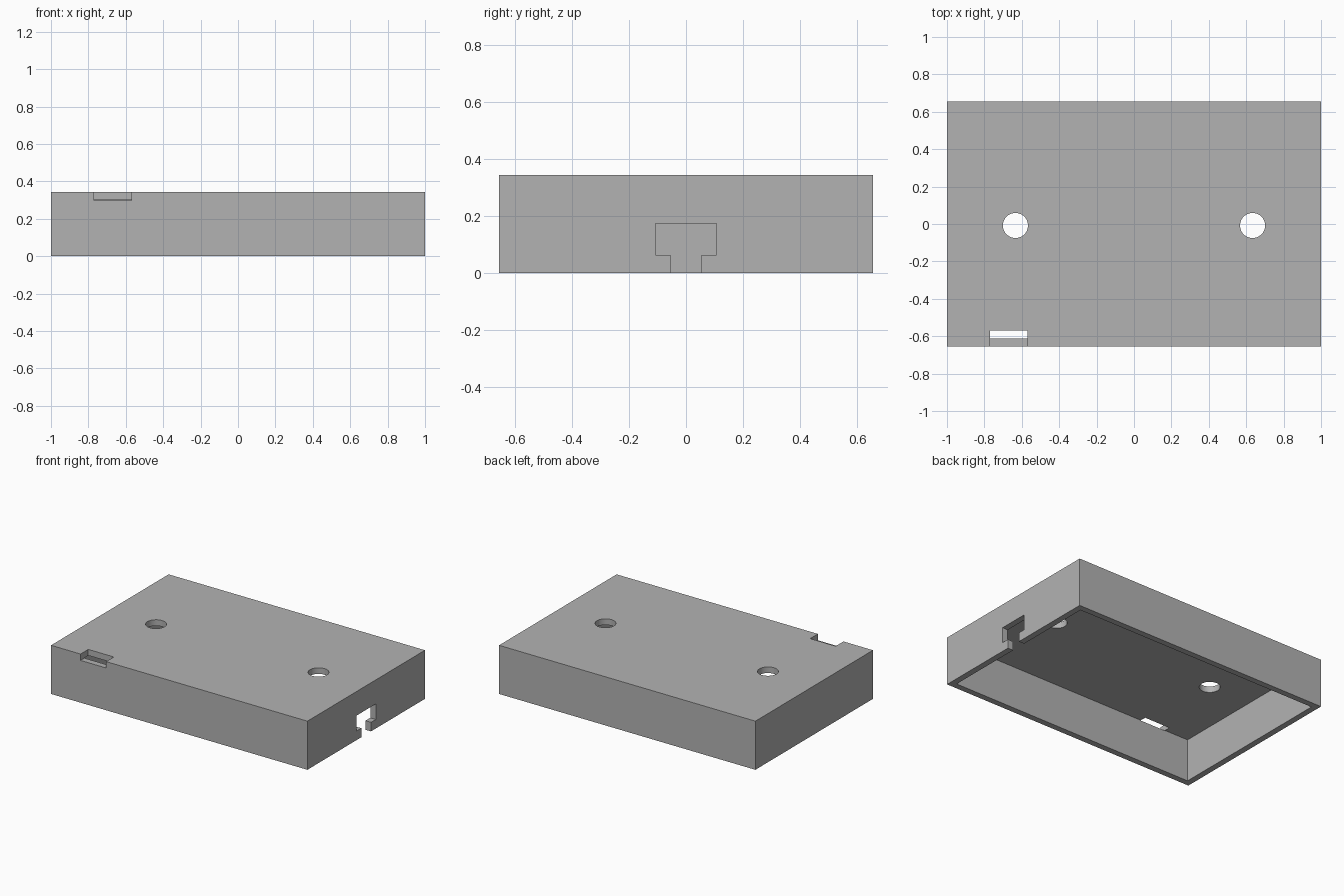
import bpy

if "Cube" in bpy.data.objects:
    bpy.data.objects.remove(bpy.data.objects["Cube"], do_unlink=True)

HALF_X, HALF_Y, HEIGHT = 1.0, 0.655, 0.343
WALL = 0.043
ROOF = HEIGHT - WALL

grey = bpy.data.materials.new("plain grey")
grey.use_nodes = True
colour = (0.45, 0.45, 0.45, 1)
grey.diffuse_color = colour
grey.node_tree.nodes["Principled BSDF"].inputs["Base Color"].default_value = colour


def box(name, low, high):
    """Box between two corners."""
    centre = [(a + b) / 2 for a, b in zip(low, high)]
    bpy.ops.mesh.primitive_cube_add(size=1, location=centre)
    obj = bpy.context.object
    obj.name = name
    obj.scale = [b - a for a, b in zip(low, high)]
    bpy.ops.object.transform_apply(location=True, rotation=False, scale=True)
    obj.data.materials.append(grey)
    return obj


def cut(target, cutter):
    """Subtract a helper from the target and drop the helper."""
    cutter.hide_render = True
    mod = target.modifiers.new("cut", "BOOLEAN")
    mod.operation = "DIFFERENCE"
    mod.solver = "EXACT"
    mod.object = cutter
    bpy.context.view_layer.objects.active = target
    bpy.ops.object.modifier_apply(modifier=mod.name)
    bpy.data.objects.remove(cutter, do_unlink=True)


# Enclosure lid, hollow and open underneath
lid = box("enclosure_lid", (-HALF_X, -HALF_Y, 0), (HALF_X, HALF_Y, HEIGHT))
cut(lid, box("cavity", (WALL - HALF_X, WALL - HALF_Y, -0.1),
             (HALF_X - WALL, HALF_Y - WALL, ROOF)))

# Notch through the roof and the top of the front wall
cut(lid, box("front_notch", (-0.77, -HALF_Y - 0.1, ROOF - 0.002),
             (-0.57, -0.569, HEIGHT + 0.1)))

# T-shaped cable slot in the +x wall, open at the bottom
cut(lid, box("slot_head", (0.9, -0.107, 0.064), (1.1, 0.107, 0.173)))
cut(lid, box("slot_stem", (0.9, -0.054, -0.1), (1.1, 0.054, 0.1)))

# Pair of round holes in the roof
for side in (-1, 1):
    bpy.ops.mesh.primitive_cylinder_add(vertices=48, radius=0.067, depth=0.2,
                                        location=(side * 0.634, -0.008, HEIGHT))
    drill = bpy.context.object
    drill.data.materials.append(grey)
    cut(lid, drill)

bpy.ops.object.select_all(action="DESELECT")
lid.select_set(True)
bpy.context.view_layer.objects.active = lid
bpy.ops.object.shade_smooth_by_angle(angle=0.5)
